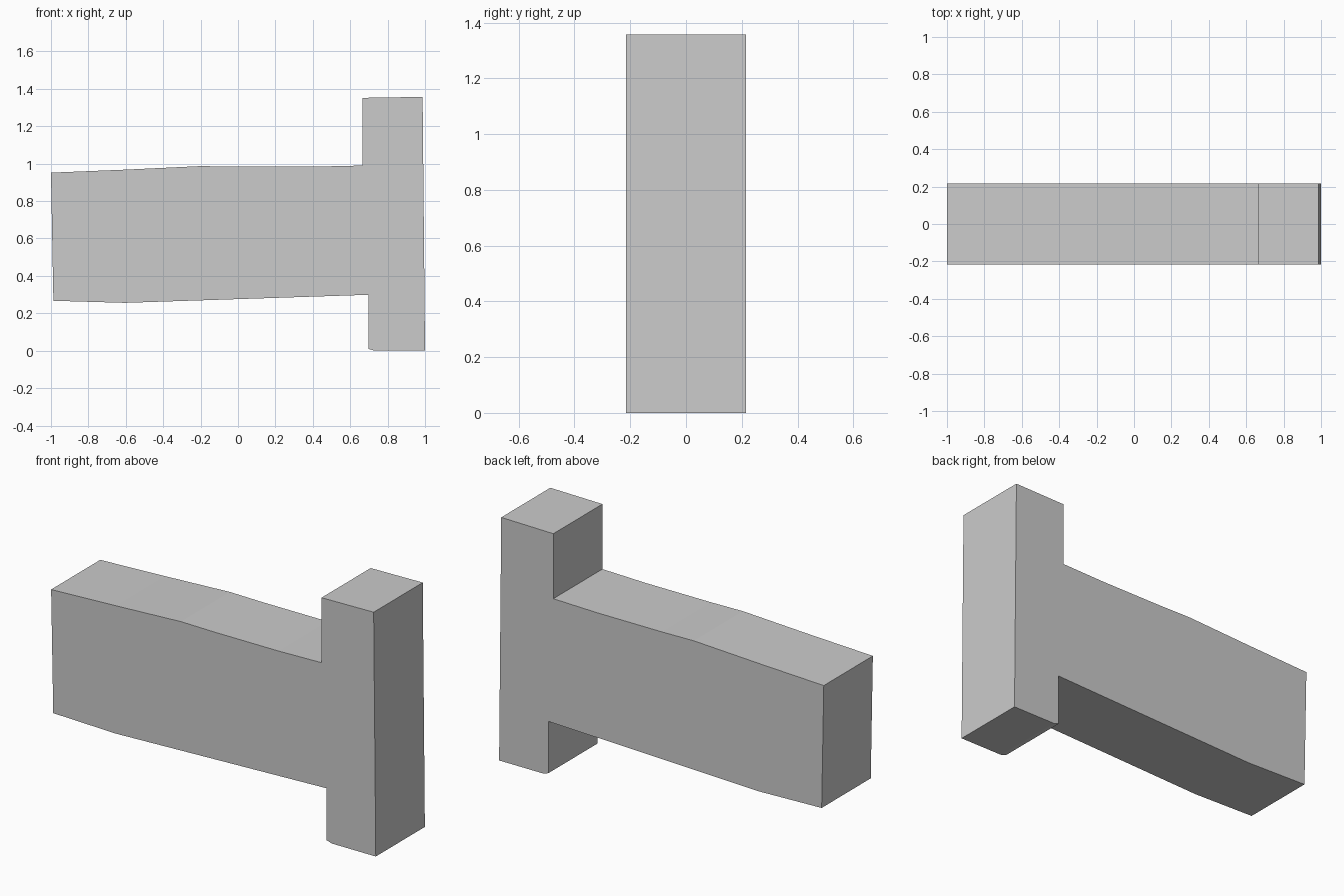
import bpy
import bmesh

if "Cube" in bpy.data.objects:
    bpy.data.objects.remove(bpy.data.objects["Cube"])

HALF_DEPTH = 0.216

# Side outline (x, z): slightly uneven beam with an upright end post
OUTLINE = [
    (-0.987, 0.267), (-0.604, 0.256), (0.697, 0.299),               # beam underside
    (0.697, 0.01), (0.73, 0.0), (1.0, 0.0),                         # post foot
    (0.987, 1.357), (0.666, 1.352),                                 # post top
    (0.666, 0.99), (0.4, 0.984), (0.0, 0.984), (-0.2, 0.987),       # beam top
    (-0.604, 0.968), (-1.0, 0.952),
]


def extrude_outline(name, outline, half_depth):
    """Make a flat-faced solid by extruding an x-z outline along y."""
    bm = bmesh.new()
    face = bm.faces.new([bm.verts.new((x, -half_depth, z)) for x, z in outline])
    result = bmesh.ops.extrude_face_region(bm, geom=[face], use_keep_orig=True)
    moved = [v for v in result["geom"] if isinstance(v, bmesh.types.BMVert)]
    bmesh.ops.translate(bm, verts=moved, vec=(0, 2 * half_depth, 0))
    bmesh.ops.recalc_face_normals(bm, faces=bm.faces[:])
    mesh = bpy.data.meshes.new(name)
    bm.to_mesh(mesh)
    bm.free()
    obj = bpy.data.objects.new(name, mesh)
    bpy.context.collection.objects.link(obj)
    return obj


# Beam and end post as one solid
extrude_outline("beam_with_end_post", OUTLINE, HALF_DEPTH)
